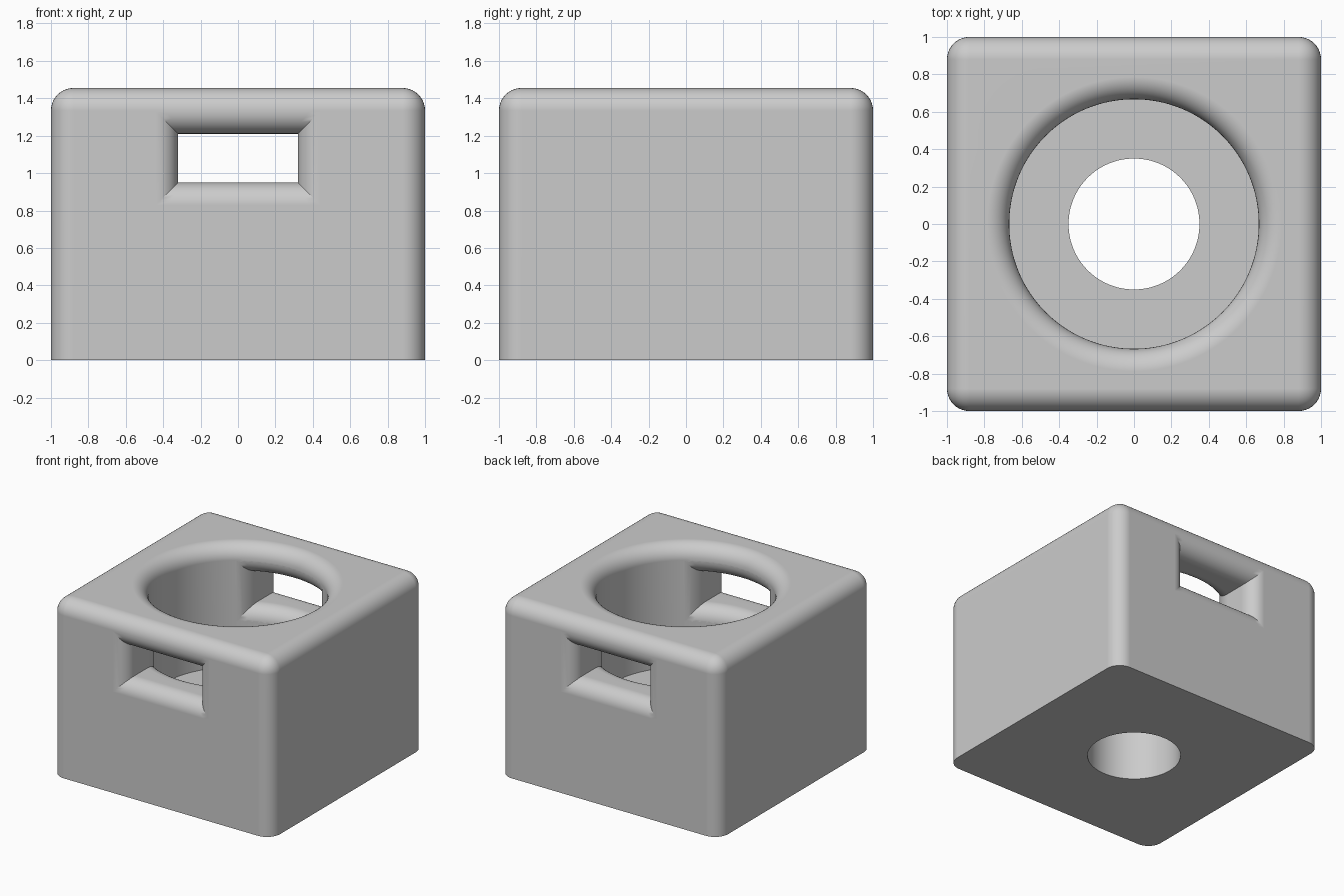
import bpy, bmesh
from math import sin, cos, pi, sqrt, radians

if "Cube" in bpy.data.objects:
    bpy.data.objects.remove(bpy.data.objects["Cube"], do_unlink=True)

TOP, FLOOR = 1.455, 0.46        # block height, pocket floor
BORE, HOLE = 0.667, 0.35        # radii
R, STEPS = 0.12, 10             # fillet radius and segments
WIN_HALF, WIN_LOW, WIN_HIGH = 0.32, 0.95, 1.21

grey = bpy.data.materials.new("plain grey")
grey.use_nodes = True
grey.diffuse_color = (0.6, 0.6, 0.6, 1)
grey.node_tree.nodes["Principled BSDF"].inputs["Base Color"].default_value = (0.6, 0.6, 0.6, 1)


def make_object(name, bm):
    bmesh.ops.recalc_face_normals(bm, faces=bm.faces[:])
    mesh = bpy.data.meshes.new(name)
    bm.to_mesh(mesh)
    bm.free()
    mesh.materials.append(grey)
    obj = bpy.data.objects.new(name, mesh)
    bpy.context.collection.objects.link(obj)
    return obj


def rounded_block():
    """Box with every edge rounded except those around the base."""
    bm = bmesh.new()
    bmesh.ops.create_cube(bm, size=1)
    for v in bm.verts:
        v.co = (v.co.x * 2, v.co.y * 2, (v.co.z + 0.5) * TOP)
    edges = [e for e in bm.edges if max(v.co.z for v in e.verts) > 0.1]
    bmesh.ops.bevel(bm, geom=edges, offset=R, segments=STEPS, profile=0.5, affect='EDGES')
    return make_object("housing_block", bm)


def bore_cutter(sides=128):
    """Stepped bore with a flared mouth, turned from a profile."""
    profile = [(HOLE, -0.2), (HOLE, FLOOR), (BORE, FLOOR)]
    for i in range(STEPS + 1):
        a = i / STEPS * pi / 2
        profile.append((BORE + R * (1 - cos(a)), TOP - R + R * sin(a)))
    profile.append((BORE + R, TOP + 0.2))
    bm = bmesh.new()
    rings = [[bm.verts.new((r * cos(2 * pi * k / sides), r * sin(2 * pi * k / sides), z))
              for k in range(sides)] for r, z in profile]
    for a, b in zip(rings, rings[1:]):
        for k in range(sides):
            n = (k + 1) % sides
            bm.faces.new((a[k], a[n], b[n], b[k]))
    bm.faces.new(rings[0])
    bm.faces.new(rings[-1])
    return make_object("bore_cutter", bm)


def window_cutter(name, side, cols=16):
    """Rectangular opening, flared toward the bore and toward the outer wall."""
    bm = bmesh.new()
    rings = []

    def add_ring(grow_x, grow_z, depth):
        w = WIN_HALF + grow_x
        xs = [w * (2 * i / cols - 1) for i in range(cols + 1)]
        low = [(x, WIN_LOW - grow_z) for x in xs]
        high = [(x, WIN_HIGH + grow_z) for x in reversed(xs)]
        rings.append([bm.verts.new((side * x, side * depth(x), z)) for x, z in low + high])

    def around_bore(t):
        return lambda x: sqrt((BORE + t) ** 2 - x * x)

    add_ring(0.6 * R, R, around_bore(-0.1))
    for i in range(STEPS + 1):
        a = i / STEPS * pi / 2
        grow = R * (1 - sin(a))
        add_ring(0.6 * grow, grow, around_bore(R * (1 - cos(a))))
    for i in range(STEPS + 1):
        a = i / STEPS * pi / 2
        grow, y = R * (1 - cos(a)), 1 - R + R * sin(a)
        add_ring(grow, grow, lambda x: y)
    add_ring(R, R, lambda x: 1.2)

    count = 2 * (cols + 1)
    for a, b in zip(rings, rings[1:]):
        for k in range(count):
            n = (k + 1) % count
            bm.faces.new((a[k], a[n], b[n], b[k]))
    for ring in (rings[0], rings[-1]):
        for i in range(cols):
            bm.faces.new((ring[i], ring[i + 1], ring[count - 2 - i], ring[count - 1 - i]))
    return make_object(name, bm)


block = rounded_block()
cutters = [bore_cutter(),
           window_cutter("front_window_cutter", -1),
           window_cutter("back_window_cutter", 1)]

# Cut the bore and both windows, then bake the result
bpy.ops.object.select_all(action='DESELECT')
block.select_set(True)
bpy.context.view_layer.objects.active = block
for cutter in cutters:
    cutter.hide_render = True
    mod = block.modifiers.new(cutter.name, 'BOOLEAN')
    mod.operation, mod.solver, mod.object = 'DIFFERENCE', 'EXACT', cutter
    bpy.ops.object.modifier_apply(modifier=mod.name)
for cutter in cutters:
    bpy.data.objects.remove(cutter, do_unlink=True)

# Smooth fillets with flat large faces
bpy.ops.object.shade_smooth_by_angle(angle=radians(30))
weighted = block.modifiers.new("even_shading", 'WEIGHTED_NORMAL')
weighted.keep_sharp = True
